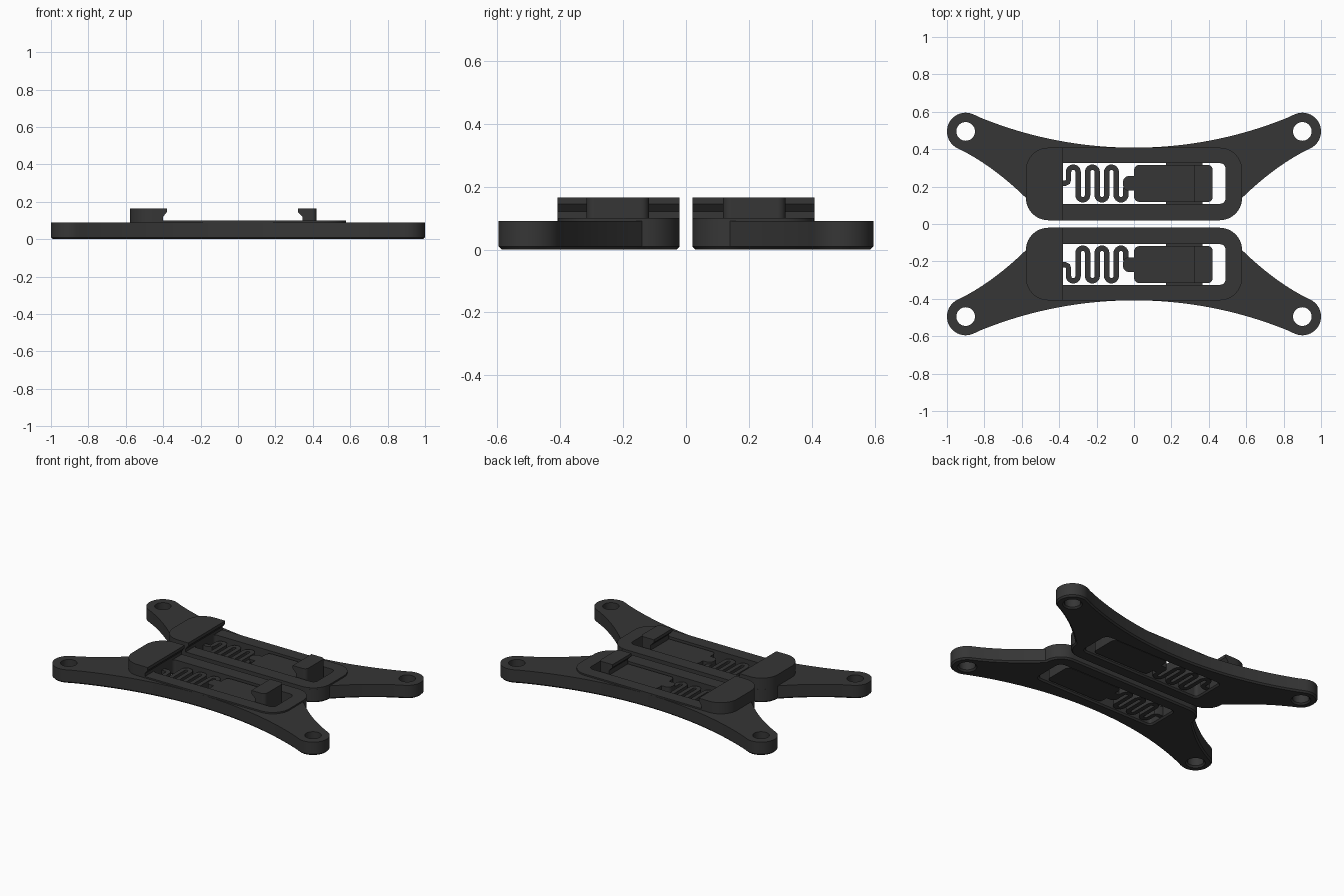
import bpy, bmesh, math

if "Cube" in bpy.data.objects:
    bpy.data.objects.remove(bpy.data.objects["Cube"])

mat = bpy.data.materials.new("charcoal plastic")
mat.diffuse_color = (0.037, 0.037, 0.037, 1)
mat.use_nodes = True
mat.node_tree.nodes["Principled BSDF"].inputs["Base Color"].default_value = mat.diffuse_color


def finish(bm, name):
    bmesh.ops.remove_doubles(bm, verts=bm.verts, dist=1e-5)
    bmesh.ops.recalc_face_normals(bm, faces=bm.faces)
    me = bpy.data.meshes.new(name)
    bm.to_mesh(me)
    bm.free()
    me.materials.append(mat)
    ob = bpy.data.objects.new(name, me)
    bpy.context.collection.objects.link(ob)
    bpy.ops.object.select_all(action='DESELECT')
    ob.select_set(True)
    bpy.context.view_layer.objects.active = ob
    bpy.ops.object.shade_smooth_by_angle(angle=math.radians(30))


def arc(cx, cy, r, a0, a1, n=10):
    return [(cx + r * math.cos(math.radians(a0 + (a1 - a0) * i / n)),
             cy + r * math.sin(math.radians(a0 + (a1 - a0) * i / n))) for i in range(n + 1)]


def rounded(x0, x1, y0, y1, r_left, r_right):
    """Rectangle with separate corner radii at its left and right ends."""
    def corner(cx, cy, r, a):
        return arc(cx, cy, r, a, a + 90) if r else [(cx, cy)]
    return (corner(x1 - r_right, y1 - r_right, r_right, 0) + corner(x0 + r_left, y1 - r_left, r_left, 90)
            + corner(x0 + r_left, y0 + r_left, r_left, 180) + corner(x1 - r_right, y0 + r_right, r_right, 270))


def clean(loop):
    return [p for i, p in enumerate(loop) if math.dist(p, loop[i - 1]) > 1e-4]


def inset(loop, d):
    """Move a loop inwards by d (outwards if negative)."""
    n = len(loop)
    area = sum(loop[i - 1][0] * loop[i][1] - loop[i][0] * loop[i - 1][1] for i in range(n))
    d = math.copysign(1, area) * d
    out = []
    for i, (x, y) in enumerate(loop):
        tx, ty = loop[(i + 1) % n][0] - loop[i - 1][0], loop[(i + 1) % n][1] - loop[i - 1][1]
        k = math.hypot(tx, ty) or 1
        out.append((x - ty / k * d, y + tx / k * d))
    return out


def prism(name, side, loops, z0, z1, chamfer=0):
    """Solid from an outer loop and hole loops, with an optional chamfered bottom rim."""
    bm = bmesh.new()
    caps = {0: [], 1: []}
    for k, loop in enumerate(loops):
        loop = clean(loop)
        levels = [(loop, z0 + chamfer), (loop, z1)]
        if chamfer:
            levels.insert(0, (inset(loop, -chamfer if k else chamfer), z0))
        rings = [[bm.verts.new((x, y * side, z)) for x, y in pts] for pts, z in levels]
        n = len(loop)
        for a, b in zip(rings, rings[1:]):
            for i in range(n):
                bm.faces.new((a[i - 1], a[i], b[i], b[i - 1]))
        for c, ring in ((0, rings[0]), (1, rings[-1])):
            caps[c] += [bm.edges.get((ring[i - 1], ring[i])) for i in range(n)]
    for edges in caps.values():
        bmesh.ops.triangle_fill(bm, use_beauty=True, edges=edges, normal=(0, 0, 1))
    finish(bm, name)


def lip(name, side, profile, y0, y1):
    """Side profile in x and z, swept across y."""
    bm = bmesh.new()
    a = [bm.verts.new((x, y0 * side, z)) for x, z in profile]
    b = [bm.verts.new((x, y1 * side, z)) for x, z in profile]
    bm.faces.new(a)
    bm.faces.new(b)
    for i in range(len(a)):
        bm.faces.new((a[i - 1], a[i], b[i], b[i - 1]))
    finish(bm, name)


def plate_outline():
    # right half, from the middle of the long concave edge round to the inner edge
    R = 2.18
    half = [(R * math.sin(math.radians(a)), 0.408 + R * (1 - math.cos(math.radians(a))))
            for a in [23 * i / 24 for i in range(24)]]
    half += arc(0.9, 0.495, 0.1, 113, -65, 28)
    p, q, e = half[-1], (0.761, 0.318), (0.578, 0.14)
    for i in range(1, 15):
        t = i / 14
        half.append(tuple((1 - t) ** 2 * p[j] + 2 * t * (1 - t) * q[j] + t * t * e[j] for j in (0, 1)))
    half += arc(0.458, 0.14, 0.12, 0, -90, 12)
    return half + [(-x, y) for x, y in reversed(half[1:])]


def spring_outline():
    pitch, w, top, bottom = 0.051, 0.0145, 0.278, 0.155
    path = [(-0.41, 0.217), (-0.37, 0.217), (-0.354, 0.224), (-0.35, 0.24)]
    for i in range(6):
        x = -0.35 + pitch * (i + 0.5)
        path += arc(x, top, pitch / 2, 180, 0, 12) if i % 2 == 0 else arc(x, bottom, pitch / 2, 180, 360, 12)
    path += [(-0.044, 0.19), (-0.04, 0.207), (-0.025, 0.217), (0.01, 0.217)]
    left, right = [], []
    for i, (x, y) in enumerate(path):
        a, b = path[max(i - 1, 0)], path[min(i + 1, len(path) - 1)]
        tx, ty = b[0] - a[0], b[1] - a[1]
        k = math.hypot(tx, ty)
        left.append((x - ty / k * w, y + tx / k * w))
        right.append((x + ty / k * w, y - tx / k * w))
    return left + right[::-1]


slot = rounded(-0.40, 0.49, 0.108, 0.325, 0.02, 0.03)
holes = [arc(x, 0.495, 0.05, 0, 360, 32)[:-1] for x in (-0.9, 0.9)]

for side, tag in ((-1, "front"), (1, "back")):
    # mounting plate with two lugs
    prism(tag + "_plate", side, [plate_outline(), slot] + holes, 0, 0.09, 0.01)
    # raised rim around the slot
    prism(tag + "_rim", side, [rounded(-0.578, 0.578, 0.02, 0.408, 0.12, 0.12), slot], 0.09, 0.10)
    # fixed hook
    prism(tag + "_fixed_hook", side, [rounded(-0.578, -0.40, 0.02, 0.408, 0.12, 0)], 0.10, 0.165)
    lip(tag + "_fixed_lip", side, [(-0.40, 0.12), (-0.38, 0.145), (-0.38, 0.165), (-0.40, 0.165)], 0.02, 0.408)
    # sliding latch with guide tongues and catch
    prism(tag + "_slider", side, [rounded(0.0, 0.42, 0.118, 0.316, 0.03, 0.025)], 0.012, 0.088)
    prism(tag + "_slider_neck", side, [rounded(-0.058, 0.03, 0.178, 0.256, 0.03, 0)], 0.012, 0.088)
    prism(tag + "_tongues", side, [rounded(0.17, 0.365, 0.10, 0.333, 0, 0)], 0.03, 0.065)
    prism(tag + "_catch", side, [rounded(0.345, 0.42, 0.118, 0.316, 0, 0.025)], 0.088, 0.165)
    lip(tag + "_catch_lip", side, [(0.345, 0.12), (0.32, 0.145), (0.32, 0.165), (0.345, 0.165)], 0.118, 0.316)
    # serpentine spring
    prism(tag + "_spring", side, [spring_outline()], 0.012, 0.075)
